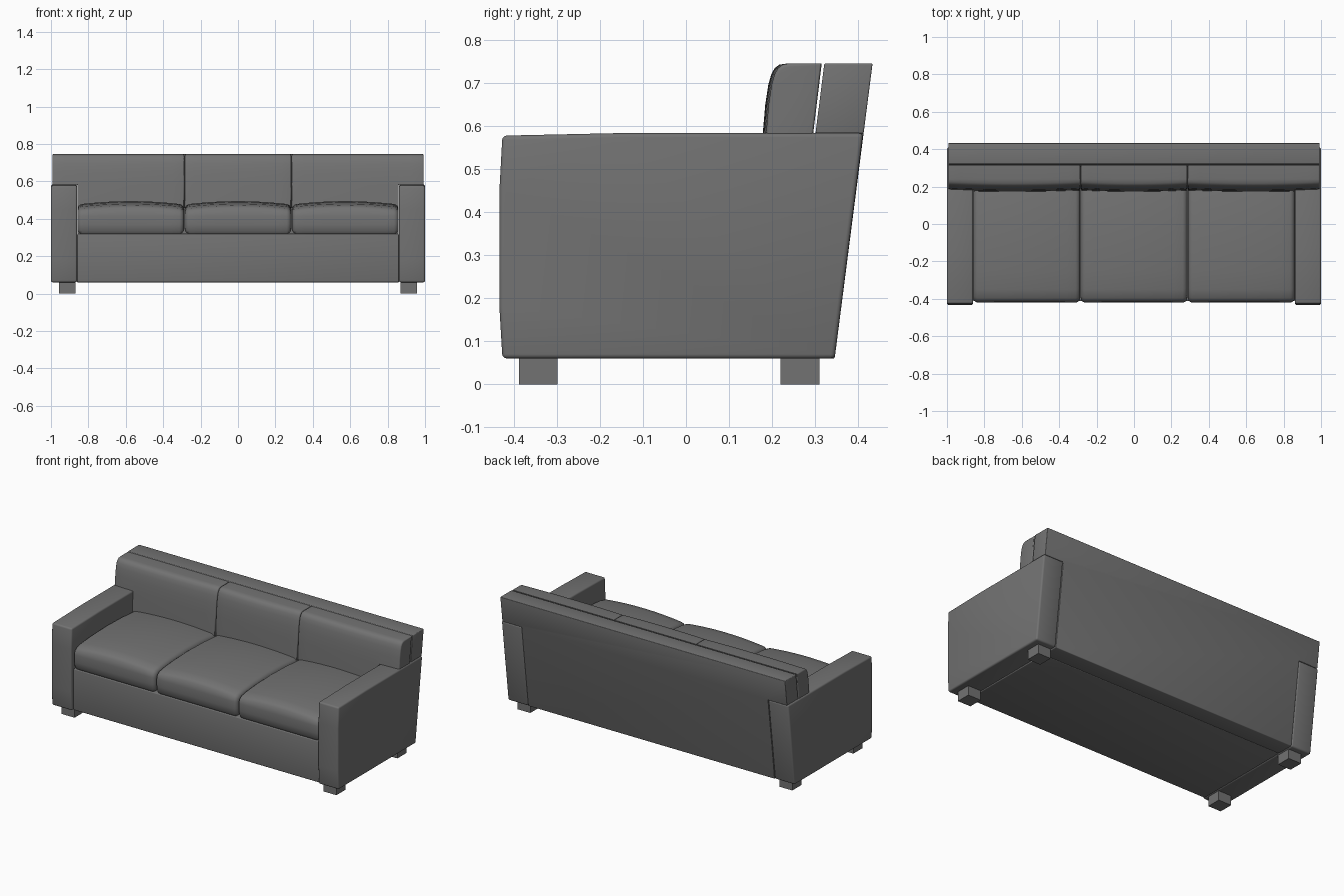
import bpy, bmesh, math

if "Cube" in bpy.data.objects:
    bpy.data.objects.remove(bpy.data.objects["Cube"])

grey = bpy.data.materials.new("grey upholstery")
grey.diffuse_color = (0.17, 0.17, 0.17, 1)
grey.use_nodes = True
grey.node_tree.nodes["Principled BSDF"].inputs["Base Color"].default_value = grey.diffuse_color


def prism(name, profile, x0, x1, r=0.0, n=1, deform=None):
    """Extrude a (y, z) profile along x, with rounded ends of radius r."""
    mid, half = (x0 + x1) / 2, (x1 - x0) / 2
    ys, zs = [p[0] for p in profile], [p[1] for p in profile]
    cy, cz = (min(ys) + max(ys)) / 2, (min(zs) + max(zs)) / 2
    hy, hz = (max(ys) - min(ys)) / 2, (max(zs) - min(zs)) / 2
    # slices as (x, inset)
    end = []
    if r:
        for k in range(5):
            a = math.radians(22.5 * k)
            end.append((r * (1 - math.cos(a)), r * (1 - math.sin(a))))
    else:
        end.append((0, 0))
    slices = [(x0 + o, i) for o, i in end]
    a, b = x0 + r, x1 - r
    slices += [(a + (b - a) * k / n, 0) for k in range(1, n)]
    slices += [(x1 - o, i) for o, i in reversed(end)]
    bm = bmesh.new()
    rings = []
    for x, inset in slices:
        crown = 1 - ((x - mid) / half) ** 2
        ring = []
        for y, z in profile:
            if deform:
                y, z = deform(y, z, crown)
            ring.append(bm.verts.new((x, cy + (y - cy) * (1 - inset / hy),
                                      cz + (z - cz) * (1 - inset / hz))))
        rings.append(ring)
    m = len(profile)
    for p, q in zip(rings, rings[1:]):
        for j in range(m):
            bm.faces.new((p[j], p[(j + 1) % m], q[(j + 1) % m], q[j]))
    bm.faces.new(rings[0])
    bm.faces.new(rings[-1])
    bmesh.ops.recalc_face_normals(bm, faces=bm.faces)
    me = bpy.data.meshes.new(name)
    bm.to_mesh(me)
    bm.free()
    ob = bpy.data.objects.new(name, me)
    bpy.context.collection.objects.link(ob)
    me.materials.append(grey)
    return ob


def finish(ob, cutters=(), bevel=0.0, angle=40):
    """Apply cuts and bevel, then smooth shading."""
    bpy.ops.object.select_all(action='DESELECT')
    ob.select_set(True)
    bpy.context.view_layer.objects.active = ob
    for c in cutters:
        mod = ob.modifiers.new("cut", 'BOOLEAN')
        mod.operation, mod.solver, mod.object = 'DIFFERENCE', 'EXACT', c
        bpy.ops.object.modifier_apply(modifier=mod.name)
    if bevel:
        mod = ob.modifiers.new("bevel", 'BEVEL')
        mod.width, mod.segments = bevel, 3
        mod.limit_method, mod.angle_limit = 'ANGLE', math.radians(30)
        bpy.ops.object.modifier_apply(modifier=mod.name)
    bpy.ops.object.shade_smooth_by_angle(angle=math.radians(angle))


def rect(y0, y1, z0, z1):
    return [(y0, z0), (y1, z0), (y1, z1), (y0, z1)]


def span(side, a, b):
    return (a, b) if side > 0 else (-b, -a)


# Cutters that clear the space taken by the arms
cutters = [prism("arm_cutter", rect(-1, 1, -0.2, 0.582), *span(s, 0.859, 1.3)) for s in (-1, 1)]

# Base box
finish(prism("base", rect(-0.412, 0.235, 0.06, 0.32), -0.86, 0.86), bevel=0.005)

# T-shaped leaning back frame
back = [(0.235, 0.06), (0.345, 0.06), (0.433, 0.745), (0.321, 0.745)]
finish(prism("back_frame", back, -0.993, 0.993), cutters, bevel=0.004)

# Arms and feet
arm = [(-0.426, 0.06), (0.345, 0.06), (0.411, 0.583), (-0.15, 0.583),
       (-0.426, 0.577), (-0.433, 0.45), (-0.433, 0.18)]
for s, label in ((-1, "left"), (1, "right")):
    finish(prism(label + "_arm", arm, *span(s, 0.86, 1.0)), bevel=0.01)
    for y0, y1, end in ((-0.388, -0.298, "front"), (0.219, 0.31, "back")):
        finish(prism(f"{label}_{end}_foot", rect(y0, y1, 0, 0.065), *span(s, 0.868, 0.958)))

# Seat cushions, crowned on top
seat = [(-0.405, 0.32), (-0.416, 0.335), (-0.42, 0.37), (-0.42, 0.415), (-0.414, 0.437),
        (-0.395, 0.452), (-0.35, 0.462), (-0.25, 0.471), (-0.1, 0.476), (0.05, 0.472),
        (0.17, 0.462), (0.26, 0.45), (0.26, 0.32)]
# Back cushions, rounded at the top front
cushion = [(0.18, 0.45), (0.279, 0.45), (0.315, 0.745), (0.24, 0.745), (0.225, 0.742),
           (0.214, 0.734), (0.206, 0.72), (0.199, 0.695), (0.192, 0.65), (0.186, 0.58)]


def puff_up(y, z, c):
    return y, z + (0.018 * c if z > 0.43 else 0)


def puff_front(y, z, c):
    return y - (0.008 * c if y < 0.235 else 0), z


for label, s in (("left", -1), ("middle", 0), ("right", 1)):
    xs = span(s, 0.288, 0.859) if s else (-0.285, 0.285)
    finish(prism(label + "_seat_cushion", seat, *xs, r=0.025, n=12, deform=puff_up), angle=50)
    xb = span(s, 0.287, 0.993) if s else (-0.285, 0.285)
    finish(prism(label + "_back_cushion", cushion, *xb, r=0.008, n=12, deform=puff_front),
           cutters if s else (), angle=50)

for c in cutters:
    bpy.data.objects.remove(c)
